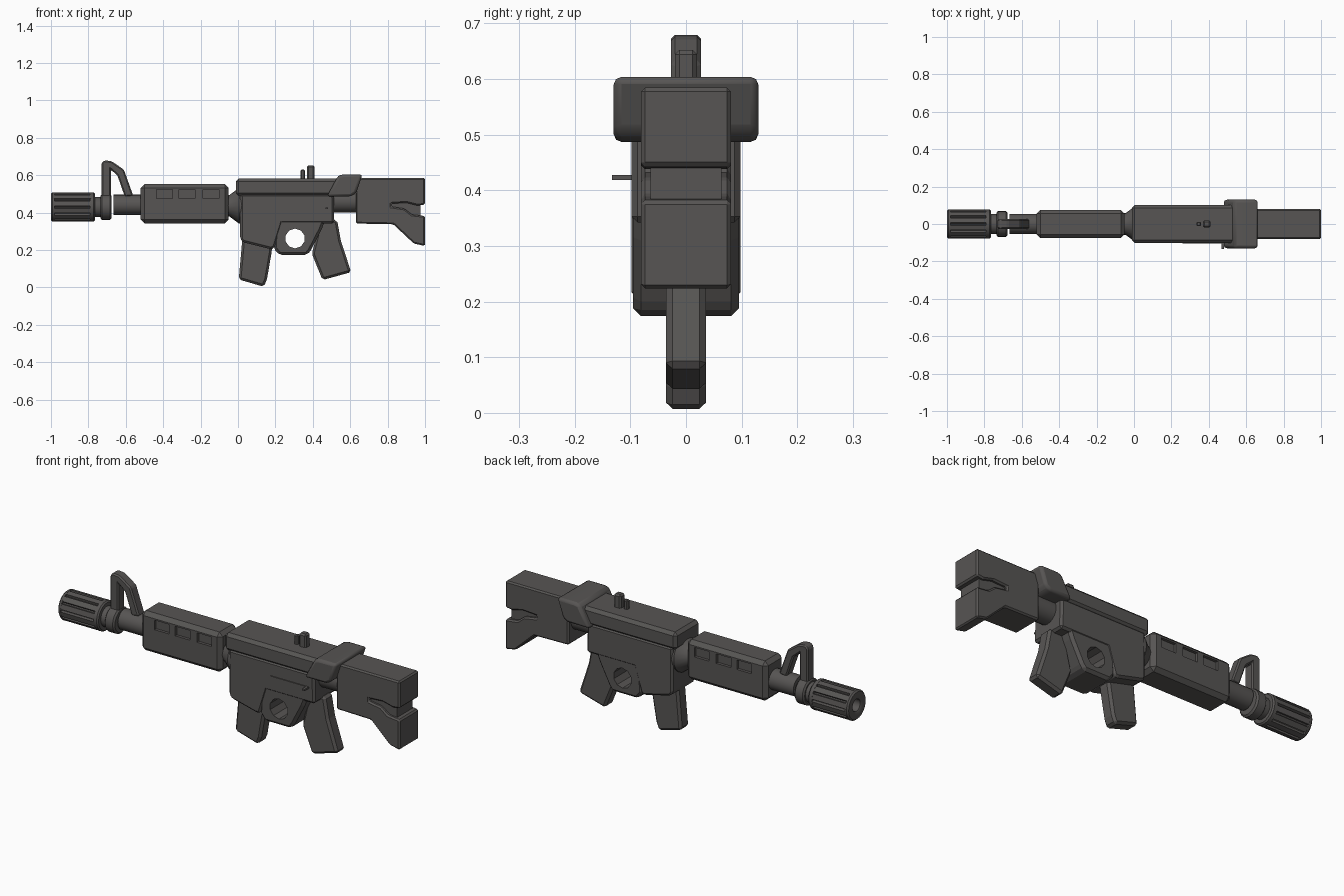
import bpy, bmesh, math
from mathutils import Matrix

if "Cube" in bpy.data.objects:
    bpy.data.objects.remove(bpy.data.objects["Cube"])

metal = bpy.data.materials.new("dark_grey")
metal.diffuse_color = (0.095, 0.090, 0.087, 1)
metal.use_nodes = True
metal.node_tree.nodes["Principled BSDF"].inputs["Base Color"].default_value = metal.diffuse_color


def finish(bm, name, bevel=0, segs=1, smooth=False):
    bmesh.ops.recalc_face_normals(bm, faces=bm.faces[:])
    me = bpy.data.meshes.new(name)
    bm.to_mesh(me)
    bm.free()
    ob = bpy.data.objects.new(name, me)
    bpy.context.collection.objects.link(ob)
    me.materials.append(metal)
    if bevel:
        m = ob.modifiers.new("bevel", 'BEVEL')
        m.width, m.segments, m.limit_method = bevel, segs, 'ANGLE'
        m.angle_limit = math.radians(25)
    if smooth:
        bpy.ops.object.select_all(action='DESELECT')
        ob.select_set(True)
        bpy.context.view_layer.objects.active = ob
        bpy.ops.object.shade_smooth_by_angle(angle=math.radians(35))
    return ob


def side_prism(name, pts, half, bevel=0.012, segs=1, smooth=False):
    """Side outline (x, z) extruded to +-half in y."""
    bm = bmesh.new()
    f = bm.faces.new([bm.verts.new((x, -half, z)) for x, z in pts])
    ext = bmesh.ops.extrude_face_region(bm, geom=[f])['geom']
    for v in ext:
        if isinstance(v, bmesh.types.BMVert):
            v.co.y = half
    return finish(bm, name, bevel, segs, smooth)


def rect(x0, x1, z0, z1):
    return [(x0, z0), (x1, z0), (x1, z1), (x0, z1)]


def lathe(name, profile, zc, n=20, closed=False):
    """(x, radius) profile turned about the x axis at height zc."""
    bm = bmesh.new()
    rings = [[bm.verts.new((x, r * math.sin(2 * math.pi * i / n),
                            zc + r * math.cos(2 * math.pi * i / n)))
              for i in range(n)] for x, r in profile]
    for a, b in zip(rings, rings[1:]):
        for i in range(n):
            j = (i + 1) % n
            bm.faces.new((a[i], a[j], b[j], b[i]))
    bm.faces.new(rings[0])
    bm.faces.new(rings[-1])
    return finish(bm, name, smooth=True)


def cut(target, cutter):
    cutter.hide_render = True
    cutter.hide_viewport = True
    m = target.modifiers.new("cut", 'BOOLEAN')
    m.operation, m.object, m.solver = 'DIFFERENCE', cutter, 'EXACT'


# Muzzle: hollow core, end rings and ribs with slots between
lathe("muzzle", [(-0.92, 0.032), (-0.995, 0.032), (-1.0, 0.040), (-1.0, 0.071),
                 (-0.992, 0.078), (-0.982, 0.078), (-0.982, 0.064), (-0.79, 0.064),
                 (-0.79, 0.078), (-0.772, 0.078), (-0.765, 0.071), (-0.765, 0.053),
                 (-0.725, 0.053)], 0.43, 24)
bm = bmesh.new()
for i in range(12):
    rot = Matrix.Translation((0, 0, 0.43)) @ Matrix.Rotation(2 * math.pi * (i + 0.5) / 12, 4, 'X')
    bmesh.ops.create_cube(bm, size=1, matrix=rot @ Matrix.Translation((-0.885, 0, 0.066))
                          @ Matrix.Diagonal((0.2, 0.027, 0.021, 1)))
finish(bm, "muzzle_ribs")

# Sight ring, barrel and neck
lathe("sight_ring", [(-0.735, 0.060), (-0.728, 0.069), (-0.685, 0.069), (-0.677, 0.060)], 0.43)
lathe("barrel", [(-0.665, 0.054), (-0.50, 0.054)], 0.442)
lathe("neck", [(-0.09, 0.055), (-0.045, 0.058), (0.005, 0.095), (0.03, 0.095)], 0.437)

# Front sight loop
side_prism("front_sight", [(-0.73, 0.46), (-0.73, 0.665), (-0.715, 0.68), (-0.675, 0.675),
                           (-0.61, 0.63), (-0.56, 0.49), (-0.605, 0.485), (-0.645, 0.60),
                           (-0.68, 0.63), (-0.68, 0.46)], 0.027, 0.007)

# Handguard with three windows on each side
guard = side_prism("handguard", rect(-0.52, -0.05, 0.343, 0.553), 0.075, 0.02)
bm = bmesh.new()
for x in (-0.393, -0.272, -0.144):
    for s in (-1, 1):
        bmesh.ops.create_cube(bm, size=1, matrix=Matrix.Translation((x, s * 0.08, 0.50))
                              @ Matrix.Diagonal((0.086, 0.04, 0.05, 1)))
cut(guard, finish(bm, "window_cutter"))

# Receiver: top cover, body with magazine well, trigger section with hole
side_prism("top_cover", [(-0.012, 0.49), (0.56, 0.49), (0.56, 0.583), (-0.012, 0.583)], 0.102, 0.016)
side_prism("receiver_body", [(0.012, 0.50), (0.512, 0.50), (0.515, 0.342), (0.237, 0.342),
                             (0.195, 0.208), (0.17, 0.206), (0.025, 0.242), (0.012, 0.26)],
           0.098, 0.012)
trigger = side_prism("trigger_section", [(0.20, 0.37), (0.47, 0.37), (0.447, 0.31), (0.39, 0.20),
                                         (0.37, 0.174), (0.22, 0.174), (0.19, 0.21)], 0.095, 0.014)
bm = bmesh.new()
bmesh.ops.create_cone(bm, cap_ends=True, segments=10, radius1=0.053, radius2=0.053, depth=0.5,
                      matrix=Matrix.Translation((0.305, 0, 0.262)) @ Matrix.Rotation(math.pi / 2, 4, 'X'))
cut(trigger, finish(bm, "trigger_hole_cutter"))

# Magazine and grip
side_prism("magazine", [(0.025, 0.28), (0.185, 0.28), (0.18, 0.19), (0.155, 0.045),
                        (0.138, 0.004), (0.004, 0.043), (0.018, 0.20)], 0.036, 0.012)
side_prism("grip", [(0.44, 0.36), (0.53, 0.36), (0.55, 0.25), (0.605, 0.082),
                    (0.452, 0.04), (0.395, 0.18)], 0.036, 0.012)

# Bolt rail and handle on the front side
bm = bmesh.new()
for x, y, w, d in ((0.37, -0.099, 0.22, 0.008), (0.475, -0.115, 0.014, 0.036)):
    bmesh.ops.create_cube(bm, size=1, matrix=Matrix.Translation((x, y, 0.423))
                          @ Matrix.Diagonal((w, d, 0.009, 1)))
finish(bm, "bolt_handle")

# Rear sight blades
side_prism("rear_sight_small", rect(0.335, 0.357, 0.57, 0.63), 0.012, 0.005)
side_prism("rear_sight_large", rect(0.368, 0.41, 0.57, 0.652), 0.02, 0.008)

# Cheek rest wrapped over the rear
side_prism("cheek_rest", [(0.475, 0.487), (0.535, 0.598), (0.56, 0.604), (0.665, 0.604),
                          (0.632, 0.505), (0.605, 0.487)], 0.13, 0.014, 2, True)

# Stock: tube, outer shell with a groove, slimmer core inside the groove
lathe("stock_tube", [(0.48, 0.060), (0.66, 0.060)], 0.46)
side_prism("stock_shell", [(0.63, 0.585), (1.0, 0.585), (1.0, 0.443), (0.96, 0.438),
                           (0.90, 0.453), (0.82, 0.448), (0.82, 0.433), (0.89, 0.422),
                           (0.93, 0.39), (1.0, 0.382), (1.0, 0.222), (0.94, 0.235),
                           (0.83, 0.338), (0.63, 0.342)], 0.081, 0.013)
side_prism("stock_core", [(0.66, 0.55), (0.975, 0.55), (0.975, 0.27), (0.93, 0.28),
                          (0.83, 0.37), (0.66, 0.37)], 0.064, 0)
